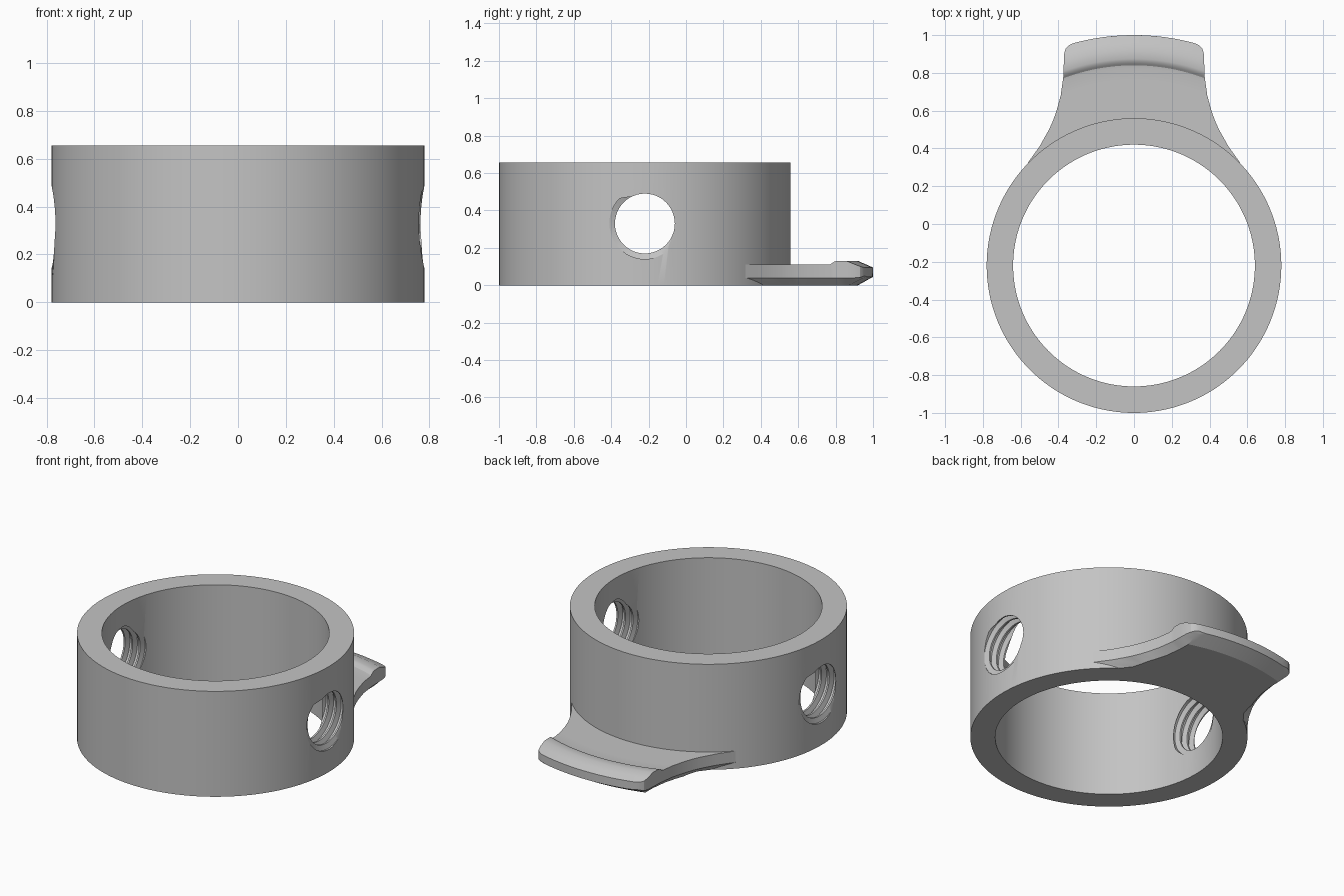
import bpy, bmesh
from math import sin, cos, asin, pi

cube = bpy.data.objects.get("Cube")
if cube:
    bpy.data.objects.remove(cube, do_unlink=True)

CY = -0.22                      # ring axis
R_OUT, R_IN, HEIGHT = 0.78, 0.64, 0.655
HOLE_Z = 0.33

grey = bpy.data.materials.new("plain grey")
grey.use_nodes = True
GREY = (0.55, 0.55, 0.55, 1)
grey.diffuse_color = GREY
grey.node_tree.nodes["Principled BSDF"].inputs["Base Color"].default_value = GREY


def make_object(name, bm):
    bmesh.ops.recalc_face_normals(bm, faces=bm.faces)
    mesh = bpy.data.meshes.new(name)
    bm.to_mesh(mesh)
    bm.free()
    obj = bpy.data.objects.new(name, mesh)
    bpy.context.collection.objects.link(obj)
    mesh.materials.append(grey)
    return obj


def activate(obj):
    bpy.ops.object.select_all(action='DESELECT')
    obj.select_set(True)
    bpy.context.view_layer.objects.active = obj


def smooth(obj, angle):
    activate(obj)
    bpy.ops.object.shade_smooth_by_angle(angle=angle)


def interp(table, r):
    """Piecewise linear lookup."""
    if r <= table[0][0]:
        return table[0][1]
    for (a, va), (b, vb) in zip(table, table[1:]):
        if r <= b:
            return va + (vb - va) * (r - a) / (b - a)
    return table[-1][1]


# Ring wall: rectangular section swept round the axis
def make_ring(segments=144):
    bm = bmesh.new()
    section = [(R_OUT, 0), (R_OUT, HEIGHT), (R_IN, HEIGHT), (R_IN, 0)]
    loops = []
    for i in range(segments):
        a = 2 * pi * i / segments
        loops.append([bm.verts.new((r * cos(a), CY + r * sin(a), z)) for r, z in section])
    for i in range(segments):
        p, q = loops[i], loops[(i + 1) % segments]
        for k in range(4):
            m = (k + 1) % 4
            bm.faces.new((p[k], q[k], q[m], p[m]))
    return make_object("ring_body", bm)


# Screw-shaped cutter: helical trapezoid thread with pointed ends
def make_thread_cutter(name, side, n=48, pitch=0.052, start=0.5, turns=9):
    crest, root = 0.16, 0.19
    wave = [(0.0, crest), (0.2, crest), (0.42, root), (0.78, root)]
    bm = bmesh.new()
    rows = []
    for t in range(turns):
        for f, r in wave:
            row = []
            for j in range(n + 1):
                a = 2 * pi * j / n
                x = start + pitch * (t + f + j / n)
                row.append(bm.verts.new((side * x, CY + side * r * cos(a), HOLE_Z + r * sin(a))))
            rows.append(row)
    for p, q in zip(rows, rows[1:]):
        for j in range(n):
            bm.faces.new((p[j], p[j + 1], q[j + 1], q[j]))
    bmesh.ops.remove_doubles(bm, verts=bm.verts, dist=0.0001)
    middle = start + pitch * turns / 2
    border = [e for e in bm.edges if e.is_boundary]
    for outer in (True, False):
        rim = [e for e in border if (abs(e.verts[0].co.x) > middle) == outer]
        tip = bm.verts.new((side * (1.2 if outer else 0.35), CY, HOLE_Z))
        for e in rim:
            bm.faces.new((e.verts[0], e.verts[1], tip))
    obj = make_object(name, bm)
    obj.hide_render = True
    return obj


# Lever: thin plate flaring into the ring, with a raised lip and bevelled underside
def make_lever(n=24):
    width = [(0.77, 0.59), (0.784, 0.555), (0.805, 0.50), (0.849, 0.45), (0.88, 0.428),
             (0.917, 0.41), (0.98, 0.388), (1.068, 0.374), (1.18, 0.37),
             (1.205, 0.362), (1.215, 0.347), (1.22, 0.325)]
    top = [(1.047, 0.11), (1.06, 0.112), (1.08, 0.127), (1.094, 0.13),
           (1.14, 0.13), (1.22, 0.095)]
    under = [(1.14, 0), (1.22, 0.045)]
    inset = [(0.78, 0.11), (0.87, 0.045), (1.22, 0.04)]
    stations = sorted({r for table in (width, top, under) for r, _ in table})
    bm = bmesh.new()

    def vert(r, x, z):
        return bm.verts.new((x, CY + r * cos(asin(x / r)), z))

    def line(r, w, z):
        a = asin(w / r)
        return [vert(r, r * sin(a * (2 * k / n - 1)), z) for k in range(n + 1)]

    loops = []
    for r in stations:
        w, b = interp(width, r), interp(under, r)
        mid = max(0.04, b + 0.005)
        upper = line(r, w, interp(top, r))
        lower = line(r, w - interp(inset, r), b)
        loops.append(upper + [vert(r, w, mid)] + lower[::-1] + [vert(r, -w, mid)])
    size = len(loops[0])
    for p, q in zip(loops, loops[1:]):
        for k in range(size):
            m = (k + 1) % size
            bm.faces.new((p[k], p[m], q[m], q[k]))
    for loop in (loops[0], loops[-1]):
        upper, lower = loop[:n + 1], loop[n + 2:-1][::-1]
        for k in range(n):
            bm.faces.new((upper[k], upper[k + 1], lower[k + 1], lower[k]))
        bm.faces.new((upper[n], loop[n + 1], lower[n]))
        bm.faces.new((upper[0], lower[0], loop[-1]))
    return make_object("lever", bm)


ring = make_ring()
for name, side in (("left_thread_cutter", 1), ("right_thread_cutter", -1)):
    cutter = make_thread_cutter(name, side)
    cut = ring.modifiers.new(name, 'BOOLEAN')
    cut.operation = 'DIFFERENCE'
    cut.solver = 'EXACT'
    cut.object = cutter
    activate(ring)
    bpy.ops.object.modifier_apply(modifier=name)
    bpy.data.objects.remove(cutter, do_unlink=True)
smooth(ring, 0.5)
smooth(make_lever(), 0.45)
